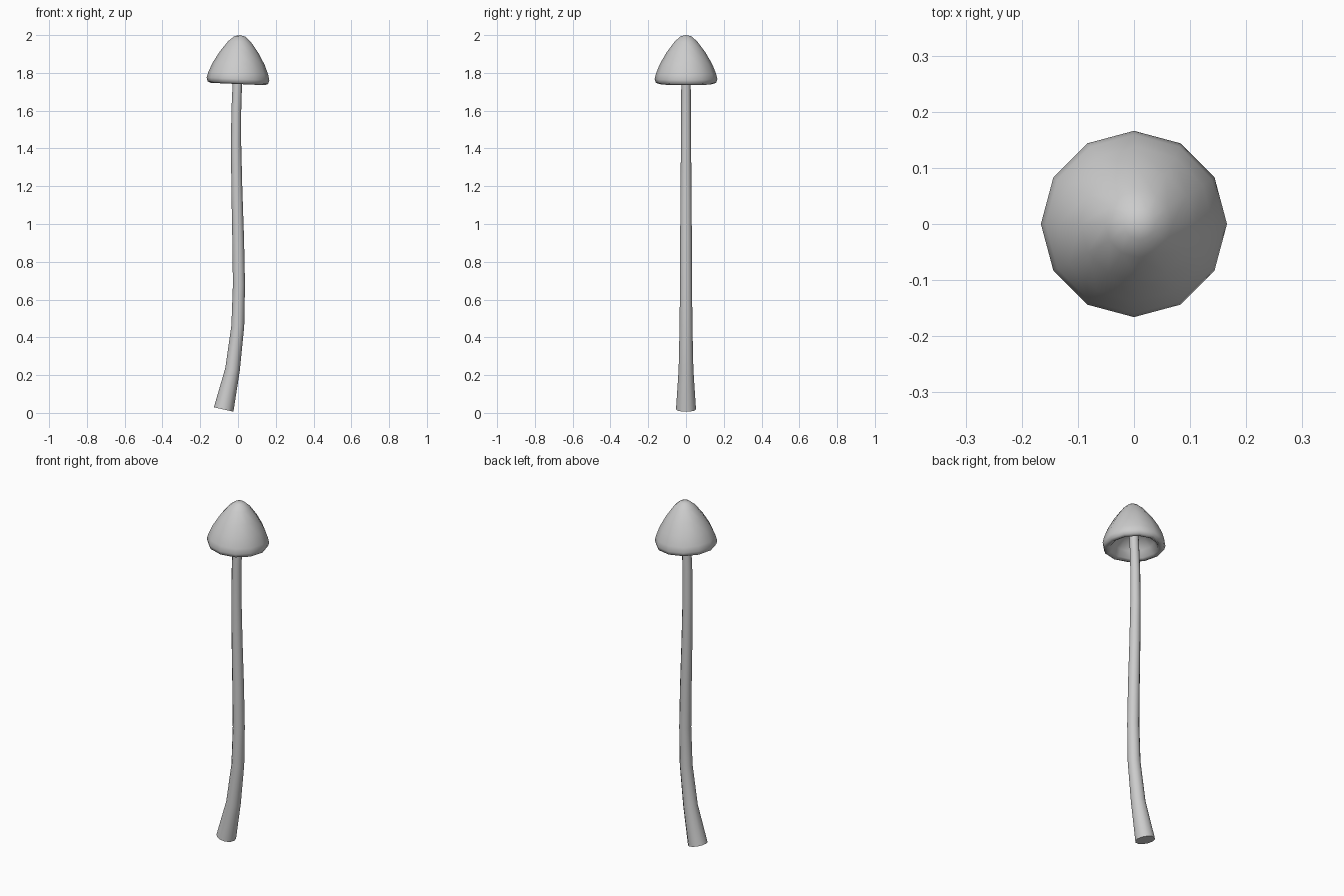
import bpy, bmesh
from math import cos, sin, pi, radians, atan2
from mathutils import Vector, Matrix

if "Cube" in bpy.data.objects:
    bpy.data.objects.remove(bpy.data.objects["Cube"])


def loft(name, rings, sides, start_tip=None, end_tip=None, cap_start=False):
    """Skin a list of (matrix, radius) rings into one mesh."""
    bm = bmesh.new()
    loops = [[bm.verts.new(m @ Vector((r * cos(2 * pi * i / sides), r * sin(2 * pi * i / sides), 0)))
              for i in range(sides)] for m, r in rings]
    for a, b in zip(loops, loops[1:]):
        for i in range(sides):
            j = (i + 1) % sides
            bm.faces.new((a[i], a[j], b[j], b[i]))
    for tip, loop in ((start_tip, loops[0]), (end_tip, loops[-1])):
        if tip is not None:
            v = bm.verts.new(tip)
            for i in range(sides):
                bm.faces.new((loop[i], loop[(i + 1) % sides], v))
    if cap_start:
        bm.faces.new(loops[0])
    bmesh.ops.recalc_face_normals(bm, faces=bm.faces[:])
    me = bpy.data.meshes.new(name)
    bm.to_mesh(me)
    bm.free()
    ob = bpy.data.objects.new(name, me)
    bpy.context.collection.objects.link(ob)
    bpy.ops.object.select_all(action='DESELECT')
    ob.select_set(True)
    bpy.context.view_layer.objects.active = ob
    bpy.ops.object.shade_smooth_by_angle(angle=radians(65))
    return ob


# Stem: bent tapering tube, (x, z, radius)
path = [(-0.076, 0.018, 0.053), (-0.029, 0.23, 0.039), (-0.001, 0.46, 0.034),
        (0.005, 0.68, 0.032), (0.001, 0.92, 0.031), (-0.006, 1.18, 0.029),
        (-0.010, 1.42, 0.027), (-0.009, 1.60, 0.026), (-0.004, 1.73, 0.025),
        (0.002, 1.84, 0.025)]
rings = []
for k, (x, z, r) in enumerate(path):
    a, b = path[max(k - 1, 0)], path[min(k + 1, len(path) - 1)]
    tilt = atan2(b[0] - a[0], b[1] - a[1])
    rings.append((Matrix.Translation((x, 0, z)) @ Matrix.Rotation(tilt, 4, 'Y'), r))
loft("stem", rings, 12, cap_start=True)

# Cap: hollow bell leaning slightly to the right, (radius, height)
bell = [(0.028, 1.994), (0.060, 1.966), (0.102, 1.910), (0.138, 1.848),
        (0.159, 1.797), (0.166, 1.768), (0.160, 1.748), (0.143, 1.741),
        (0.126, 1.750), (0.108, 1.785), (0.070, 1.825), (0.024, 1.838)]
pivot = Vector((0, 0, 1.77))
lean = Matrix.Translation(pivot) @ Matrix.Rotation(radians(2.5), 4, 'Y') @ Matrix.Translation(-pivot)
loft("cap", [(lean @ Matrix.Translation((0, 0, z)), r) for r, z in bell], 12,
     start_tip=lean @ Vector((0, 0, 2.0)))
